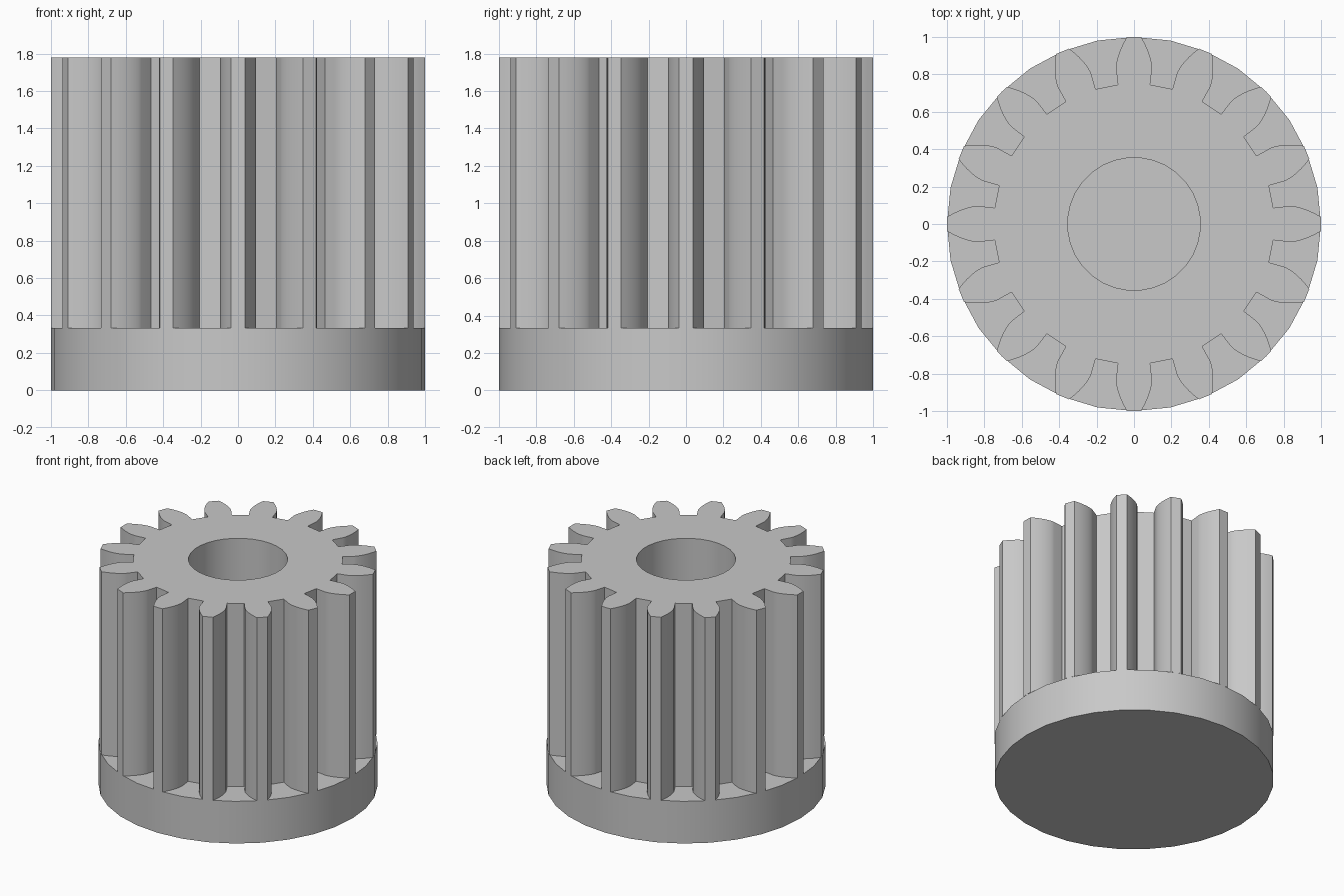
import bpy
import bmesh
from math import sin, cos, tan, acos, pi, radians

cube = bpy.data.objects.get("Cube")
if cube:
    bpy.data.objects.remove(cube, do_unlink=True)

TEETH = 16
PITCH = 2 * pi / TEETH
ROOT_R, BASE_R, TIP_R, BORE_R = 0.75, 0.834, 1.0, 0.355
HALF = radians(6.6)          # half angle of a tooth at its root
FLANGE_Z, TOP_Z = 0.333, 1.78
STEPS = 8

grey = bpy.data.materials.new("plain grey")
grey.use_nodes = True
colour = (0.58, 0.58, 0.58, 1)
grey.diffuse_color = colour
grey.node_tree.nodes["Principled BSDF"].inputs["Base Color"].default_value = colour


def finish(bm, name):
    bmesh.ops.recalc_face_normals(bm, faces=bm.faces)
    mesh = bpy.data.meshes.new(name)
    bm.to_mesh(mesh)
    bm.free()
    obj = bpy.data.objects.new(name, mesh)
    bpy.context.collection.objects.link(obj)
    mesh.materials.append(grey)
    bpy.ops.object.select_all(action="DESELECT")
    obj.select_set(True)
    bpy.context.view_layer.objects.active = obj
    bpy.ops.object.shade_smooth_by_angle(angle=radians(30))
    return obj


def polar(bm, r, a, z):
    return bm.verts.new((r * cos(a), r * sin(a), z))


# One involute flank as (radius, half angle), from root to tip
flank = [(ROOT_R, HALF)]
for i in range(STEPS + 1):
    r = BASE_R + (TIP_R - BASE_R) * (i / STEPS) ** 1.5
    p = acos(BASE_R / r)
    flank.append((r, HALF - (tan(p) - p)))
tooth = [(r, -a) for r, a in flank] + [(r, a) for r, a in reversed(flank)]

# Toothed gear body with a round bore
bm = bmesh.new()
low, high, bore_low, bore_high = [], [], [], []
for t in range(TEETH):
    for r, a in tooth:
        low.append(polar(bm, r, a + t * PITCH, FLANGE_Z))
        high.append(polar(bm, r, a + t * PITCH, TOP_Z))
    for side in (-1, 1):
        a = t * PITCH + side * PITCH / 4
        bore_low.append(polar(bm, BORE_R, a, FLANGE_Z))
        bore_high.append(polar(bm, BORE_R, a, TOP_Z))

for lower, upper in ((low, high), (bore_low, bore_high)):
    for i in range(len(lower)):
        j = (i + 1) % len(lower)
        bm.faces.new((lower[i], lower[j], upper[j], upper[i]))

# Top: one face per tooth, and a ring of quads between the roots and the bore
n = len(tooth)
roots = []
for t in range(TEETH):
    bm.faces.new(high[t * n:(t + 1) * n])
    roots += [high[t * n], high[(t + 1) * n - 1]]
for i in range(len(roots)):
    j = (i + 1) % len(roots)
    bm.faces.new((bore_high[i], roots[i], roots[j], bore_high[j]))
finish(bm, "toothed_gear")

# Solid round flange closing the bottom of the bore
bm = bmesh.new()
SIDES = 2 * TEETH
rings = [[polar(bm, TIP_R, i * PITCH / 2, z) for i in range(SIDES)]
         for z in (0, FLANGE_Z)]
for ring in rings:
    bm.faces.new(ring)
for i in range(SIDES):
    j = (i + 1) % SIDES
    bm.faces.new((rings[0][i], rings[0][j], rings[1][j], rings[1][i]))
finish(bm, "base_flange")
